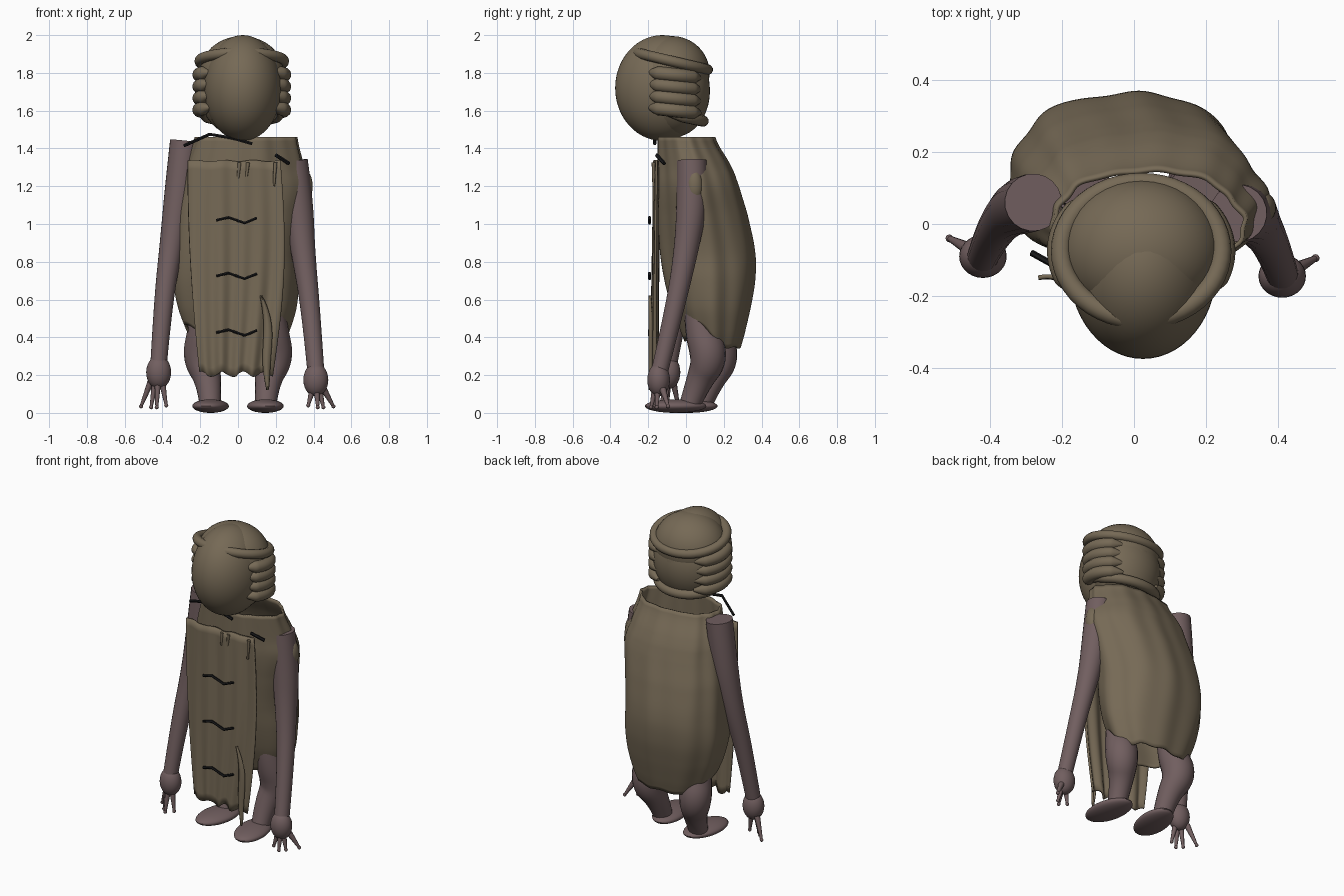
import bpy, bmesh
from math import sin, cos, pi, radians, exp
from mathutils import Vector, Matrix

cube = bpy.data.objects.get("Cube")
if cube:
    bpy.data.objects.remove(cube, do_unlink=True)


def material(name, rgb):
    m = bpy.data.materials.new(name)
    m.use_nodes = True
    m.diffuse_color = (*rgb, 1)
    bsdf = next(n for n in m.node_tree.nodes if n.type == 'BSDF_PRINCIPLED')
    bsdf.inputs["Base Color"].default_value = (*rgb, 1)
    bsdf.inputs["Roughness"].default_value = 0.8
    return m


CLOTH = material("olive_cloth", (0.18, 0.142, 0.092))
SKIN = material("dusky_skin", (0.165, 0.113, 0.115))
THREAD = material("black_thread", (0.01, 0.01, 0.011))


def finish(name, mesh, mat):
    mesh.materials.clear()
    mesh.materials.append(mat)
    ob = bpy.data.objects.new(name, mesh)
    bpy.context.collection.objects.link(ob)
    bpy.ops.object.select_all(action='DESELECT')
    ob.select_set(True)
    bpy.context.view_layer.objects.active = ob
    bpy.ops.object.shade_smooth_by_angle(angle=radians(45))
    return ob


def tube(name, pts, mat, kind='NURBS', closed=False, sides=4):
    """Swept round tube; each point is x, y, z, radius."""
    cu = bpy.data.curves.new(name, 'CURVE')
    cu.dimensions = '3D'
    cu.bevel_depth = 1
    cu.bevel_resolution = sides
    cu.use_fill_caps = True
    sp = cu.splines.new(kind)
    sp.points.add(len(pts) - 1)
    for p, (x, y, z, r) in zip(sp.points, pts):
        p.co = (x, y, z, 1)
        p.radius = r
    sp.use_cyclic_u = closed
    if kind == 'NURBS':
        sp.order_u = 3
        sp.use_endpoint_u = True
        sp.resolution_u = 6
    tmp = bpy.data.objects.new("tmp_curve", cu)
    bpy.context.collection.objects.link(tmp)
    dg = bpy.context.evaluated_depsgraph_get()
    mesh = bpy.data.meshes.new_from_object(tmp.evaluated_get(dg))
    bpy.data.objects.remove(tmp, do_unlink=True)
    return finish(name, mesh, mat)


def ball(name, loc, size, mat, turn=0.0, seg=40):
    bm = bmesh.new()
    bmesh.ops.create_uvsphere(bm, u_segments=seg, v_segments=seg // 2, radius=1)
    bm.transform(Matrix.Translation(loc) @ Matrix.Rotation(turn, 4, 'Z')
                 @ Matrix.Diagonal((*size, 1)))
    mesh = bpy.data.meshes.new(name)
    bm.to_mesh(mesh)
    bm.free()
    return finish(name, mesh, mat)


def sheet(name, nu, nv, fn, mat, wrap=False, thick=0.012):
    """Cloth surface from fn(u, v), thickened."""
    bm = bmesh.new()
    cols = nu if wrap else nu + 1
    rows = [[bm.verts.new(fn(i / nu, j / nv)) for i in range(cols)]
            for j in range(nv + 1)]
    for j in range(nv):
        for i in range(nu):
            k = (i + 1) % cols
            bm.faces.new((rows[j][i], rows[j + 1][i], rows[j + 1][k], rows[j][k]))
    mesh = bpy.data.meshes.new(name)
    bm.to_mesh(mesh)
    bm.free()
    s = finish(name, mesh, mat).modifiers.new("thickness", 'SOLIDIFY')
    s.thickness = thick
    s.offset = -1


# Head, the hood behind the face and its crown
ball("head", (0.025, -0.125, 1.72), (0.205, 0.25, 0.28), CLOTH, seg=56)
ball("hood", (0.02, -0.065, 1.705), (0.226, 0.192, 0.245), CLOTH)
ball("crown", (0.02, -0.075, 1.80), (0.222, 0.2, 0.195), CLOTH)


# Rolled wraps round the head
def wrap_band(name, a0, a1, z, tilt, r, rx=0.225, ry=0.18, closed=False, n=36):
    pts = []
    for i in range(n if closed else n + 1):
        a = radians(a0 + (a1 - a0) * i / n)
        end = 1 if closed else min(1, 0.25 + 4 * min(i, n - i) / n)
        pts.append((0.02 + rx * cos(a), -0.075 + ry * sin(a),
                    z - tilt * sin(a), r * end))
    tube(name, pts, CLOTH, 'POLY', closed)


wrap_band("brow_wrap", 0, 360, 1.862, 0.045, 0.028, 0.223, 0.19, True, 48)
for k in range(4):
    z = 1.79 - 0.062 * k
    wrap_band(f"left_wrap_{k}", -43, 56, z, 0.02, 0.037)
    wrap_band(f"right_wrap_{k}", 124, 223, z, 0.02, 0.037)
wrap_band("nape_wrap", -20, 200, 1.58, 0.035, 0.03, 0.2, 0.165)

# Cloak: height, right x, left x, front y, back y
PROFILE = [
    (1.46, -0.23, 0.31, -0.15, 0.155), (1.30, -0.28, 0.345, -0.15, 0.24),
    (1.20, -0.30, 0.37, -0.15, 0.28), (1.05, -0.33, 0.345, -0.148, 0.325),
    (0.85, -0.348, 0.315, -0.135, 0.365), (0.70, -0.35, 0.315, -0.11, 0.365),
    (0.55, -0.32, 0.30, -0.07, 0.34), (0.42, -0.27, 0.26, -0.02, 0.31),
    (0.30, -0.22, 0.21, 0.02, 0.28)]


def cloak_size(z):
    """Smooth spline through the profile rows."""
    last = len(PROFILE) - 1
    i = next(k for k in range(last) if z >= PROFILE[k + 1][0])
    p0, p1, p2, p3 = (Vector(PROFILE[min(max(k, 0), last)][1:]) for k in range(i - 1, i + 3))
    t = (PROFILE[i][0] - z) / (PROFILE[i][0] - PROFILE[i + 1][0])
    return 0.5 * (2 * p1 + (p2 - p0) * t + (2 * p0 - 5 * p1 + 4 * p2 - p3) * t ** 2
                  + (3 * p1 - p0 - 3 * p2 + p3) * t ** 3)


def cloak(u, v):
    a = 2 * pi * u
    arch = exp(-((sin(a) + 0.35) / 0.4) ** 2)
    hem = 0.345 + 0.11 * arch + 0.03 * max(0, -sin(a)) + 0.005 * sin(9 * a)
    z = 1.46 + (hem - 1.46) * v
    xr, xl, yf, yb = cloak_size(z)
    fold = (1 + (0.01 + 0.012 * v) * sin(9 * a + 1.2 * v)
            + 0.022 * sin(5 * a + 2.6) + 0.014 * sin(14 * a) * (1 - v))
    x = (xl + xr) / 2 + (xl - xr) / 2 * cos(a) * fold
    y = (yf + yb) / 2 + (yb - yf) / 2 * sin(a) * fold
    return x, y, z


sheet("cloak", 128, 48, cloak, CLOTH, wrap=True)
ball("shoulder_fold", (0.355, 0.045, 1.2), (0.04, 0.045, 0.085), CLOTH, seg=24)


# Front panel with ripples and a ragged hem
def panel(u, v):
    left = -0.265 + 0.06 * v ** 2
    right = 0.225 + 0.04 * sin(pi * v) - 0.04 * v
    x = left + (right - left) * u
    ripple = (0.003 + 0.007 * v) * sin(30 * u + 2 * v) + 0.004 * sin(17 * u)
    top = 1.335 + 0.004 * sin(20 * u)
    hem = 0.205 + 0.014 * sin(22 * u + 1)
    y = -0.17 - 0.01 * v + ripple + 0.06 * (u - 0.5) ** 2
    return x, y, top + (hem - top) * v


sheet("front_panel", 72, 24, panel, CLOTH)


# Loose strip hanging over the panel
def strip(u, v):
    width = 0.012 + 0.036 * sin(pi * v) ** 0.7
    x = 0.115 + 0.01 * sin(2 * pi * v) + 0.035 * v + width * u
    return x, -0.186 - 0.012 * sin(pi * u), 0.62 - 0.5 * v


sheet("loose_strip", 8, 20, strip, CLOTH)
for x, z0, z1 in ((0.0, 1.24, 1.325), (0.045, 1.25, 1.325), (0.19, 1.2, 1.325)):
    tube("panel_fold", [(x, -0.172, z0, 0.006), (x + 0.008, -0.172, z1, 0.01)], CLOTH, 'POLY')

# Stitches
for z in (1.02, 0.725, 0.425):
    tube("front_stitch", [(x, -0.193, z + dz, 0.008) for x, dz in (
        (-0.115, 0), (-0.05, 0.015), (0.035, -0.015), (0.1, 0.012))], THREAD, 'POLY', sides=1)
tube("collar_stitch", [(-0.285, -0.08, 1.415, 0.009), (-0.15, -0.155, 1.475, 0.009),
                       (-0.03, -0.165, 1.455, 0.009), (0.075, -0.165, 1.425, 0.009)],
     THREAD, 'POLY', sides=1)
tube("shoulder_stitch", [(0.2, -0.155, 1.365, 0.01), (0.27, -0.115, 1.32, 0.01)],
     THREAD, 'POLY', sides=1)

# Arms
tube("right_arm", [(-0.28, 0.06, 1.44, 0.08), (-0.305, 0.055, 1.2, 0.082), (-0.35, 0.03, 0.9, 0.064),
                   (-0.395, -0.03, 0.6, 0.05), (-0.42, -0.09, 0.26, 0.044)], SKIN, sides=8)
tube("left_arm", [(0.29, 0.03, 1.335, 0.08), (0.315, 0.035, 1.12, 0.084), (0.345, 0.0, 0.85, 0.064),
                  (0.385, -0.06, 0.55, 0.05), (0.412, -0.14, 0.22, 0.045)], SKIN, sides=8)

# Hands with four spread fingers each
for side, s, c in (("right", -1, Vector((-0.42, -0.09, 0.215))),
                   ("left", 1, Vector((0.412, -0.145, 0.175)))):
    ball(side + "_hand", c, (0.066, 0.06, 0.088), SKIN, seg=28)
    for i, (dx, dy, tip) in enumerate(((-0.04, -0.02, 0.04), (0.01, -0.04, 0.03),
                                       (0.04, -0.01, 0.03), (0.093, 0.05, 0.035))):
        end = Vector((c.x + s * dx, c.y + dy, tip))
        base = c + Vector((s * dx * 0.45, dy * 0.45, -0.05))
        tube(f"{side}_finger_{i}", [(*base, 0.018), (*base.lerp(end, 0.5), 0.013),
                                    (*end, 0.008)], SKIN, sides=3)
        ball(f"{side}_fingertip_{i}", end, (0.011, 0.011, 0.011), SKIN, seg=12)

# Legs and flat feet
for side, s, dy in (("right", -1, 0.06), ("left", 1, 0.0)):
    tube(side + "_leg", [(s * 0.16, 0.07 + dy, 0.6, 0.08), (s * 0.175, 0.08 + dy, 0.44, 0.09),
                         (s * 0.198, 0.13 + dy, 0.29, 0.1), (s * 0.152, 0.065 + dy, 0.16, 0.066),
                         (s * 0.148, 0.02 + dy, 0.04, 0.056)], SKIN, sides=8)
    ball(side + "_foot", (s * 0.145, -0.055 + dy, 0.036), (0.095, 0.165, 0.036), SKIN,
         turn=s * radians(9), seg=32)
